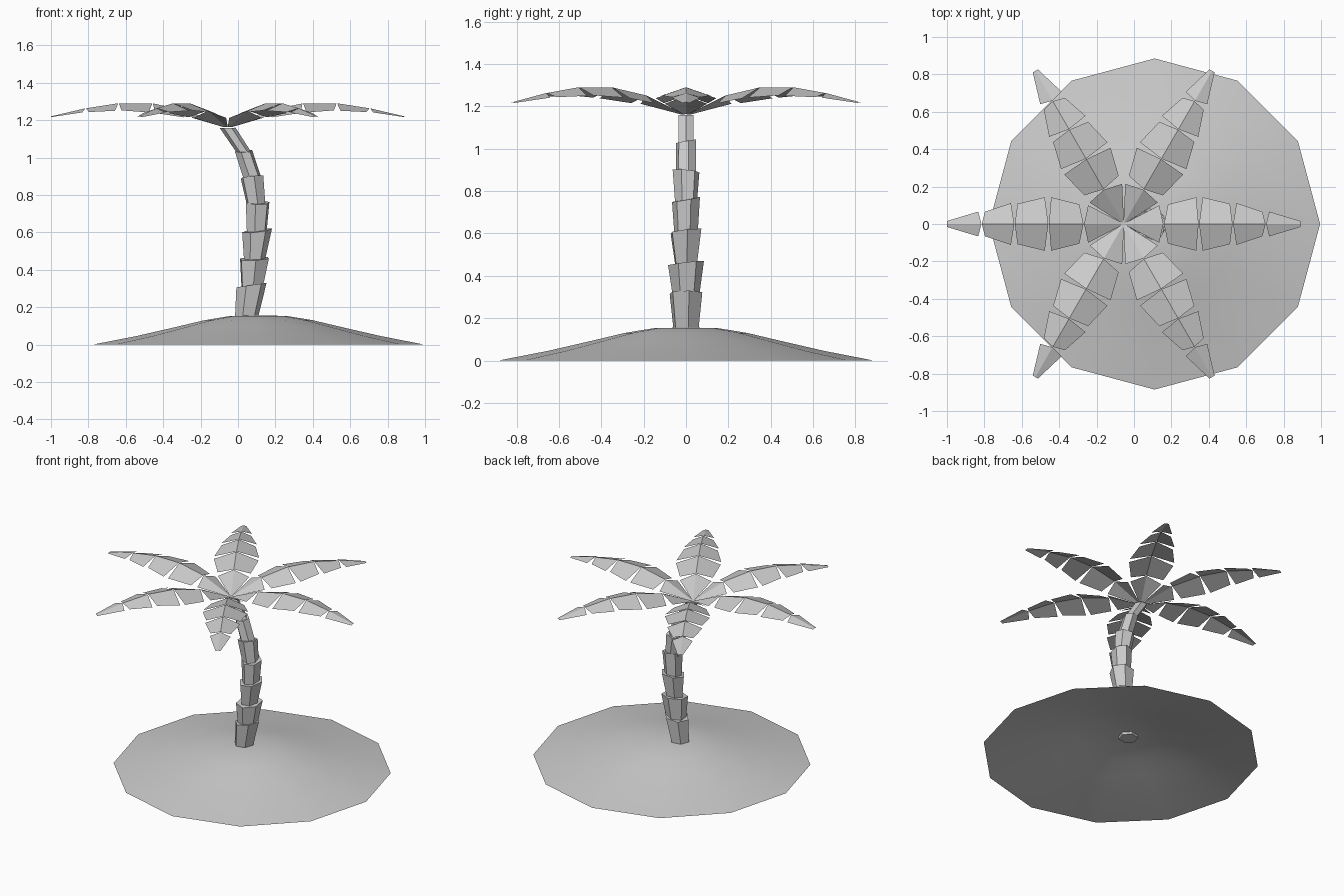
import bpy, bmesh, math
from math import cos, sin, pi, radians

if "Cube" in bpy.data.objects:
    bpy.data.objects.remove(bpy.data.objects["Cube"])


def make_object(name, bm, smooth=False):
    bmesh.ops.recalc_face_normals(bm, faces=bm.faces)
    me = bpy.data.meshes.new(name)
    bm.to_mesh(me)
    bm.free()
    for p in me.polygons:
        p.use_smooth = smooth
    ob = bpy.data.objects.new(name, me)
    bpy.context.collection.objects.link(ob)
    return ob


def ring(bm, cx, cz, r, sides, turn=0.0, tilt_x=0.0, tilt_y=0.0):
    out = []
    for i in range(sides):
        a = turn + 2 * pi * i / sides
        x, y = r * cos(a), r * sin(a)
        out.append(bm.verts.new((cx + x, y, cz + tilt_x * x + tilt_y * y)))
    return out


def bridge(bm, a, b):
    n = len(a)
    for i in range(n):
        bm.faces.new((a[i], a[(i + 1) % n], b[(i + 1) % n], b[i]))


# island: open twelve-sided mound
bm = bmesh.new()
profile = [(0.885, 0), (0.65, 0.046), (0.45, 0.092), (0.29, 0.13), (0.15, 0.153)]
rings = [ring(bm, 0.11, z, r, 12) for r, z in profile]
for a, b in zip(rings, rings[1:]):
    bridge(bm, a, b)
top = bm.verts.new((0.11, 0, 0.156))
for i in range(12):
    bm.faces.new((rings[-1][i], rings[-1][(i + 1) % 12], top))
island = make_object("island", bm, smooth=True)
if island.data.polygons[0].normal.z < 0:
    island.data.flip_normals()

# trunk: stacked hexagonal sleeves, each flaring upward
# (base x, base z, base r, top x, top z, top r, turn, tilt x, tilt y)
sleeves = [
    (0.045, 0.14, 0.062, 0.072, 0.318, 0.082, 10, 0.15, 0.0),
    (0.075, 0.30, 0.062, 0.088, 0.46, 0.085, 35, 0.05, 0.12),
    (0.088, 0.45, 0.056, 0.102, 0.61, 0.080, 5, 0.12, 0.12),
    (0.100, 0.60, 0.056, 0.105, 0.76, 0.067, 20, -0.03, 0.18),
    (0.098, 0.74, 0.052, 0.075, 0.895, 0.064, 40, 0.1, -0.1),
    (0.080, 0.88, 0.050, 0.030, 1.035, 0.048, 15, 0.03, 0.18),
    (0.030, 1.03, 0.040, -0.055, 1.158, 0.042, 0, 0.03, 0.0),
]
bm = bmesh.new()
for bx, bz, br, tx, tz, tr, turn, kx, ky in sleeves:
    t = radians(turn)
    low = ring(bm, bx, bz, br, 6, t)
    high = ring(bm, tx, tz, tr, 6, t, kx, ky)
    bridge(bm, low, high)
    bm.faces.new(low[::-1])
    bm.faces.new(high)
make_object("trunk", bm)

# fronds: five folded leaflets along an arched ridge
# each leaflet end: (ridge distance, ridge z, edge distance, half width, edge z)
leaflets = [
    ((0.01, 1.163, 0.02, 0.012, 1.162), (0.212, 1.25, 0.19, 0.10, 1.212)),
    ((0.215, 1.251, 0.237, 0.105, 1.215), (0.400, 1.289, 0.388, 0.143, 1.238)),
    ((0.403, 1.289, 0.422, 0.143, 1.241), (0.582, 1.290, 0.568, 0.108, 1.252)),
    ((0.585, 1.290, 0.603, 0.112, 1.250), (0.758, 1.263, 0.742, 0.065, 1.243)),
    ((0.761, 1.263, 0.778, 0.066, 1.241), (0.945, 1.22, 0.945, 0.016, 1.216)),
]


def frond(bm, angle):
    ca, sa = cos(angle), sin(angle)

    def put(d, w, z):
        return bm.verts.new((-0.055 + d * ca - w * sa, d * sa + w * ca, z))

    for inner, outer in leaflets:
        (r0, z0, d0, w0, e0), (r1, z1, d1, w1, e1) = inner, outer
        a, b = put(r0, 0, z0), put(r1, 0, z1)
        bm.faces.new((a, b, put(d1, w1, e1), put(d0, w0, e0)))
        bm.faces.new((b, a, put(d0, -w0, e0), put(d1, -w1, e1)))


bm = bmesh.new()
for k in range(6):
    frond(bm, k * pi / 3)
fronds = make_object("fronds", bm)
# leaflets are open sheets: face them all upward
bm = bmesh.new()
bm.from_mesh(fronds.data)
bm.normal_update()
bmesh.ops.reverse_faces(bm, faces=[f for f in bm.faces if f.normal.z < 0])
bm.to_mesh(fronds.data)
bm.free()
